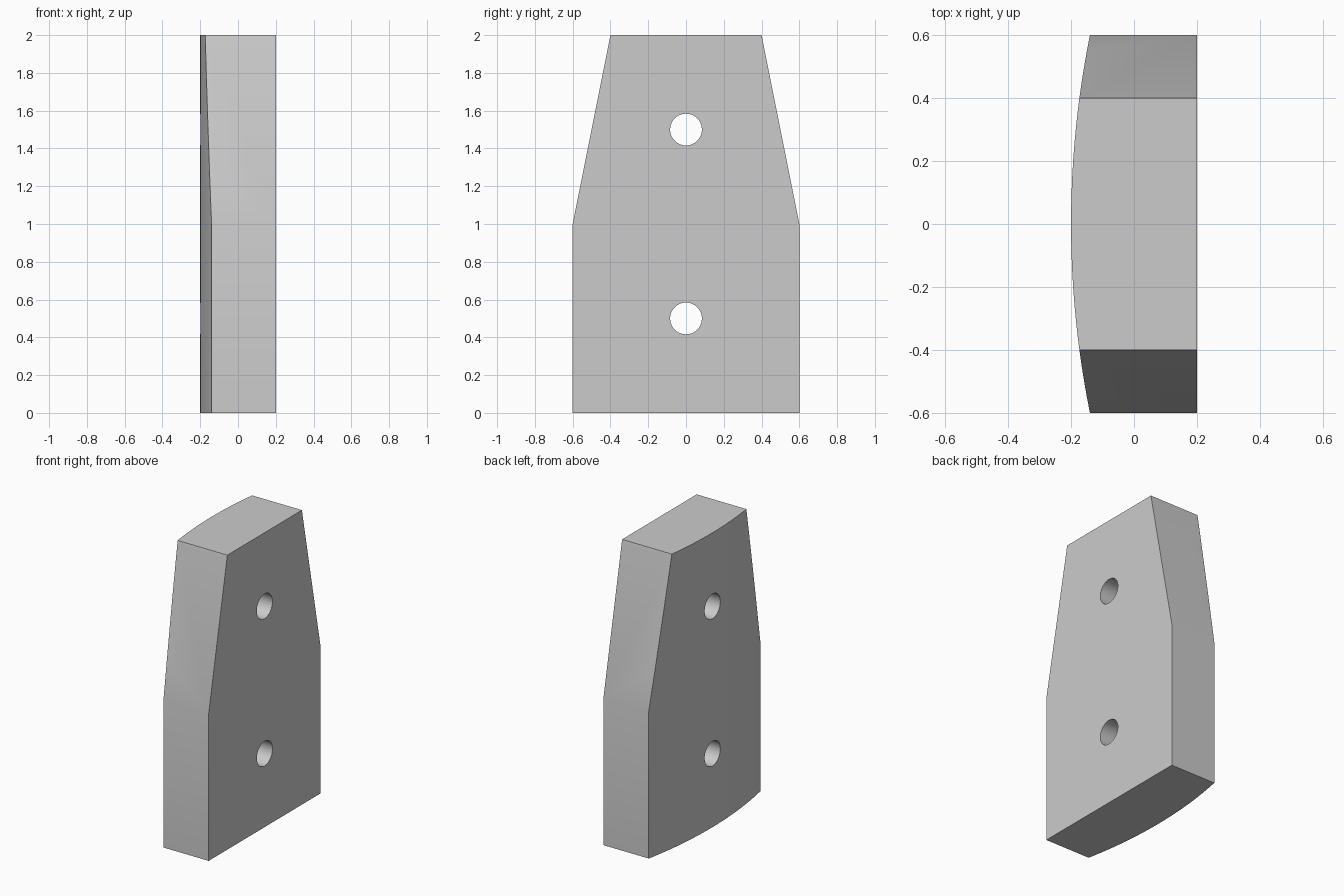
import bpy, bmesh, math
from mathutils import Vector

cube = bpy.data.objects.get("Cube")
if cube:
    bpy.data.objects.remove(cube, do_unlink=True)

HALF_WIDTH, HALF_DEPTH, HEIGHT = 0.6, 0.2, 2.0
SAGITTA = 0.06
RADIUS = (HALF_WIDTH ** 2 + SAGITTA ** 2) / (2 * SAGITTA)
ARC_STEPS = 24

grey = bpy.data.materials.new("plain grey")
grey.use_nodes = True
colour = (0.6, 0.6, 0.6, 1)
grey.diffuse_color = colour
grey.node_tree.nodes["Principled BSDF"].inputs["Base Color"].default_value = colour

# Plan outline: flat on one side, shallow arc on the other
sweep = math.asin(HALF_WIDTH / RADIUS)
outline = [(HALF_DEPTH, -HALF_WIDTH), (HALF_DEPTH, HALF_WIDTH)]
for i in range(ARC_STEPS + 1):
    a = sweep * (1 - 2 * i / ARC_STEPS)
    outline.append((RADIUS - HALF_DEPTH - RADIUS * math.cos(a), RADIUS * math.sin(a)))

# Raise the outline into a block
bm = bmesh.new()
base = bm.faces.new([bm.verts.new((x, y, 0)) for x, y in outline])
raised = bmesh.ops.extrude_face_region(bm, geom=[base])["geom"]
bmesh.ops.translate(bm, vec=(0, 0, HEIGHT),
                    verts=[v for v in raised if isinstance(v, bmesh.types.BMVert)])

# Slice off both upper corners to form the taper
for side in (-1, 1):
    cut = bmesh.ops.bisect_plane(
        bm, geom=bm.verts[:] + bm.edges[:] + bm.faces[:], dist=1e-5,
        plane_co=(0, side * HALF_WIDTH, HEIGHT / 2),
        plane_no=Vector((0, side, 0.2)).normalized(), clear_outer=True)
    rim = [e for e in cut["geom_cut"] if isinstance(e, bmesh.types.BMEdge)]
    bmesh.ops.holes_fill(bm, edges=[e for e in bm.edges if e.is_boundary], sides=0)
bmesh.ops.remove_doubles(bm, verts=bm.verts[:], dist=1e-5)
bmesh.ops.recalc_face_normals(bm, faces=bm.faces[:])

mesh = bpy.data.meshes.new("tapered_plate")
bm.to_mesh(mesh)
bm.free()
mesh.materials.append(grey)
plate = bpy.data.objects.new("tapered_plate", mesh)
bpy.context.collection.objects.link(plate)

# Two round bolt holes bored straight through
for name, z in (("lower", 0.5), ("upper", 1.5)):
    bpy.ops.mesh.primitive_cylinder_add(vertices=48, radius=0.084, depth=1,
                                        location=(0, 0, z),
                                        rotation=(0, math.pi / 2, 0))
    cutter = bpy.context.object
    cutter.name = name + "_hole_cutter"
    cutter.data.materials.append(grey)
    bore = plate.modifiers.new(name + "_hole", "BOOLEAN")
    bore.operation, bore.solver, bore.object = "DIFFERENCE", "EXACT", cutter
    bpy.context.view_layer.objects.active = plate
    bpy.ops.object.modifier_apply(modifier=bore.name)
    bpy.data.objects.remove(cutter, do_unlink=True)

# Smooth the arc and bores, keep the outer edges crisp
bpy.ops.object.select_all(action="DESELECT")
plate.select_set(True)
bpy.context.view_layer.objects.active = plate
bpy.ops.object.shade_smooth_by_angle(angle=math.radians(30))
